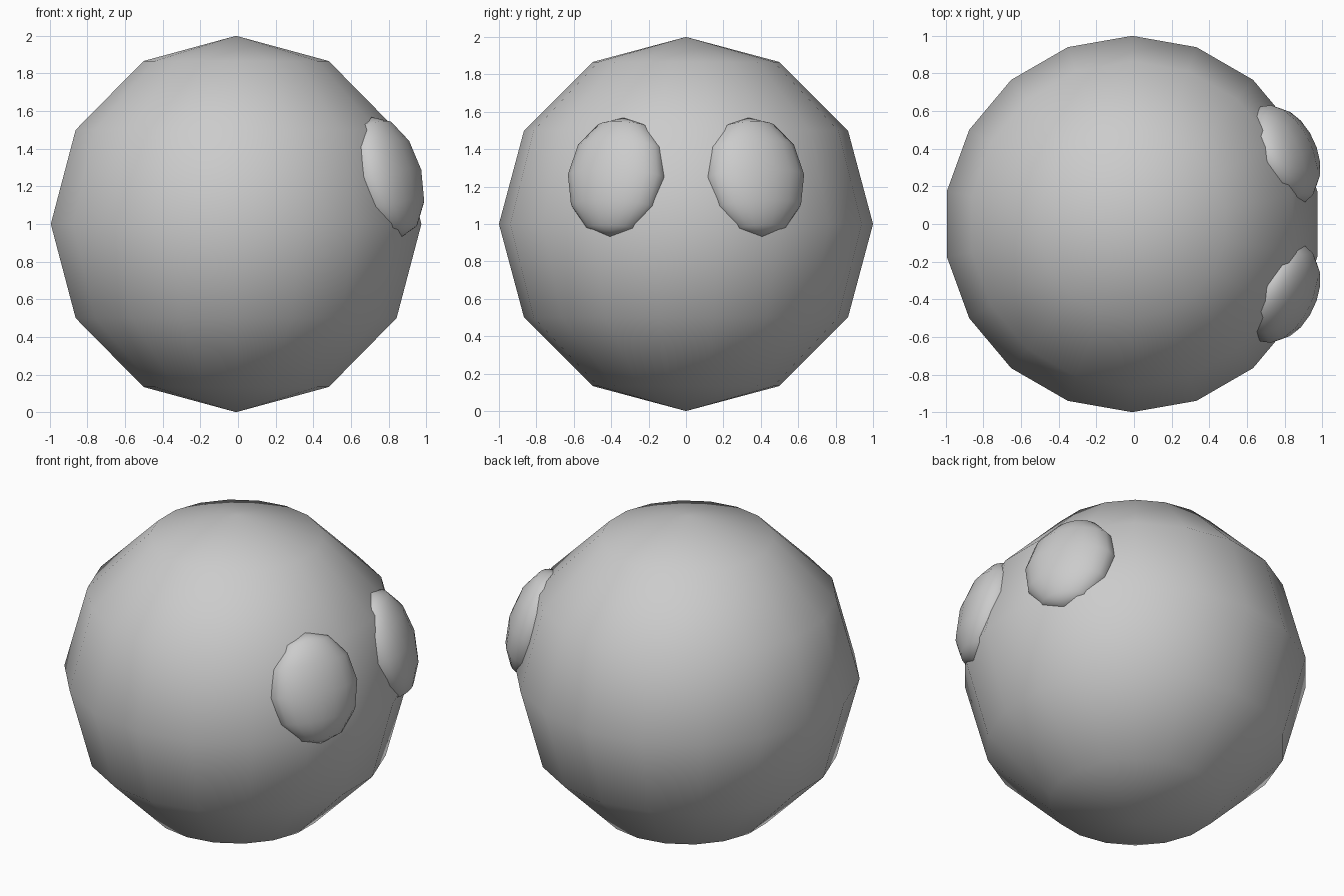
import bpy
from math import radians

if "Cube" in bpy.data.objects:
    bpy.data.objects.remove(bpy.data.objects["Cube"])


def ball(name, location, scale, rotation=(0, 0, 0)):
    """Low-poly smooth-shaded UV sphere with poles on its local z axis."""
    bpy.ops.mesh.primitive_uv_sphere_add(segments=18, ring_count=6, radius=1,
                                         location=location, rotation=rotation)
    obj = bpy.context.object
    obj.name = name
    obj.scale = scale
    bpy.ops.object.shade_smooth()
    return obj


# Round body
ball("body", (-0.01, 0, 1), (1, 1, 1))

# Pair of flattened eyes lying against the body, facing outward and up
for side, label in ((1, "left"), (-1, "right")):
    ball(label + "_eye", (0.79, side * 0.37, 1.25), (0.165, 0.28, 0.33),
         (0, radians(-15.5), side * radians(25)))
